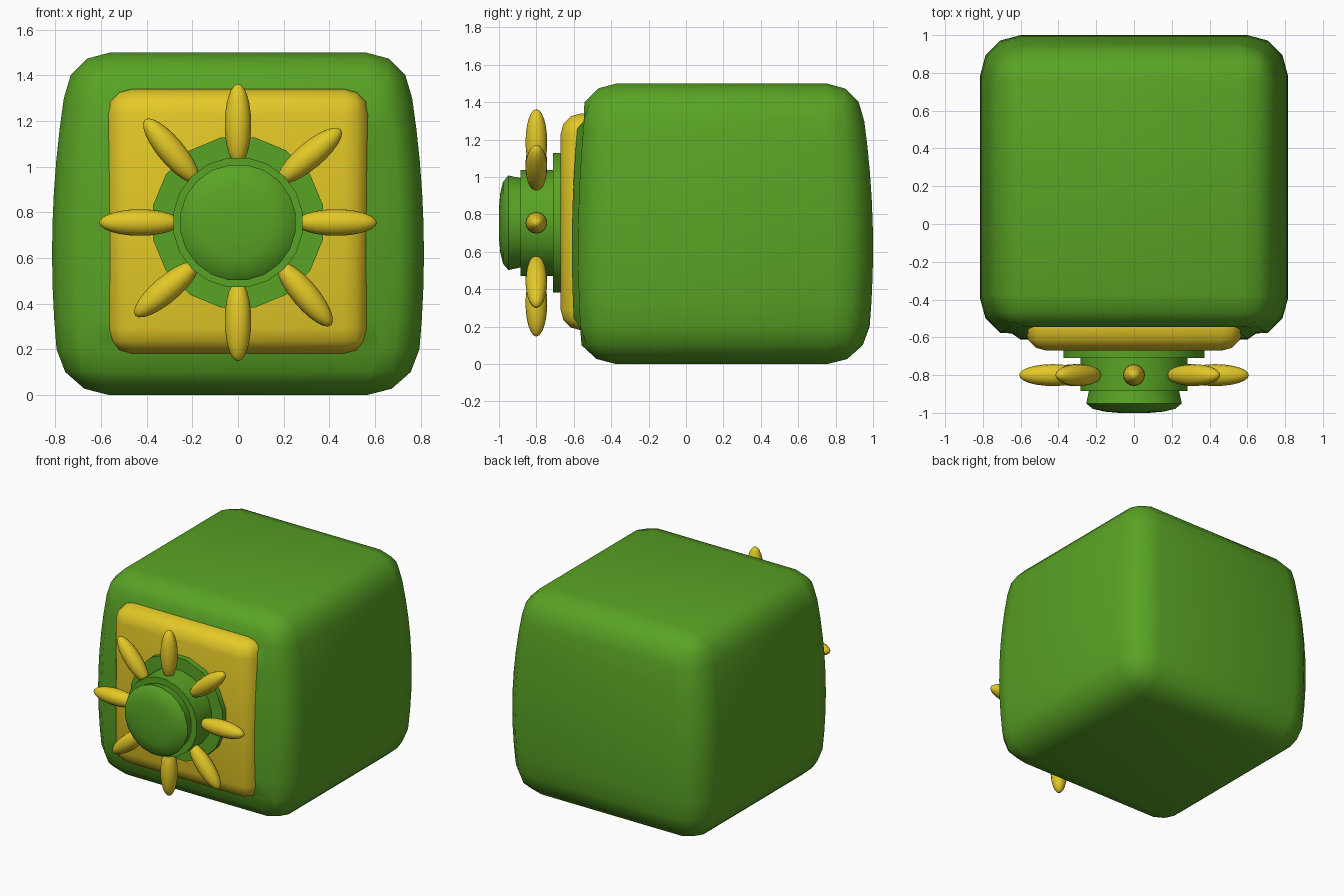
import bpy
import bmesh
import math
from mathutils import Matrix, Vector

old = bpy.data.objects.get("Cube")
if old:
    bpy.data.objects.remove(old)

HUB_Z = 0.755


def make_material(name, colour):
    mat = bpy.data.materials.new(name)
    mat.use_nodes = True
    mat.diffuse_color = colour
    mat.node_tree.nodes["Principled BSDF"].inputs["Base Color"].default_value = colour
    return mat


green = make_material("leaf green", (0.10, 0.37, 0.018, 1))
gold = make_material("golden yellow", (0.77, 0.58, 0.02, 1))


def finish(bm, name, mat, angle=50):
    bmesh.ops.recalc_face_normals(bm, faces=bm.faces[:])
    mesh = bpy.data.meshes.new(name)
    bm.to_mesh(mesh)
    bm.free()
    mesh.materials.append(mat)
    obj = bpy.data.objects.new(name, mesh)
    bpy.context.collection.objects.link(obj)
    bpy.ops.object.select_all(action='DESELECT')
    obj.select_set(True)
    bpy.context.view_layer.objects.active = obj
    bpy.ops.object.shade_smooth_by_angle(angle=math.radians(angle))
    return obj


def rounded_box(low, high, radius, segments=3):
    bm = bmesh.new()
    bmesh.ops.create_cube(bm, size=1)
    low, high = Vector(low), Vector(high)
    size = high - low
    for v in bm.verts:
        v.co = (low + high) / 2 + Vector(a * b for a, b in zip(v.co, size))
    bmesh.ops.bevel(bm, geom=bm.edges[:], offset=radius, segments=segments,
                    profile=0.5, affect='EDGES')
    return bm


def lathe(name, profile, sides, mat):
    """Spin (radius, y) pairs around the hub axis."""
    bm = bmesh.new()
    rings = []
    for r, y in profile:
        rings.append([bm.verts.new((r * math.sin(math.tau * (i + 0.5) / sides), y,
                                    HUB_Z + r * math.cos(math.tau * (i + 0.5) / sides)))
                      for i in range(sides)])
    for a, b in zip(rings, rings[1:]):
        for i in range(sides):
            j = (i + 1) % sides
            bm.faces.new((a[i], a[j], b[j], b[i]))
    bm.faces.new(rings[0])
    bm.faces.new(rings[-1])
    return finish(bm, name, mat)


# Body: rounded box with a shallow groove around the front panel
bm = rounded_box((-0.76, -0.57, 0), (0.76, 0.95, 1.5), 0.2)
bm.faces.ensure_lookup_table()
front = min(bm.faces, key=lambda f: f.calc_center_median().y)
for v in front.verts:
    v.co.x *= 1.08
    v.co.y = -0.545
bmesh.ops.inset_region(bm, faces=[front], thickness=0.06)
for v in front.verts:
    v.co.y = -0.575

# Body: barrel bulge at mid height
for i in range(1, 8):
    bmesh.ops.bisect_plane(bm, geom=bm.verts[:] + bm.edges[:] + bm.faces[:],
                           plane_co=(0, 0, 0.2 + 1.1 * i / 8), plane_no=(0, 0, 1))
for v in bm.verts:
    swell = 1 - ((v.co.z - 0.62) / 0.7) ** 2
    swell = max(swell, 0)
    v.co.x *= 1 + 0.072 * swell
    v.co.y += (0.05 if v.co.y > 0.19 else -0.035) * swell * abs(v.co.y - 0.19) / 0.76
finish(bm, "body", green)

# Front panel
finish(rounded_box((-0.575, -0.67, 0.18), (0.575, -0.42, 1.34), 0.11), "front_panel", gold)

# Stepped hub and domed knob
lathe("hub_base", [(0.38, -0.6), (0.38, -0.71)], 16, green)
lathe("hub_collar", [(0.287, -0.66), (0.287, -0.885)], 20, green)
lathe("hub_knob", [(0.24, -0.85), (0.242, -0.885), (0.256, -0.95), (0.222, -0.978),
                   (0.16, -0.993), (0.08, -1.0)], 20, green)

# Eight spokes; the diagonal ones are slightly skewed
for k in range(8):
    diagonal = k % 2
    place = math.radians(45 * k - 2 * diagonal)
    lean = math.radians(45 * k - 5 * diagonal)
    bm = bmesh.new()
    bmesh.ops.create_uvsphere(bm, u_segments=16, v_segments=12, radius=1)
    centre = Vector((0.43 * math.cos(place), -0.8, HUB_Z + 0.43 * math.sin(place)))
    turn = Matrix.Rotation(math.pi / 2 - lean, 4, 'Y')
    bm.transform(Matrix.Translation(centre) @ turn @ Matrix.Diagonal((0.058, 0.058, 0.178, 1)))
    finish(bm, f"spoke_{k + 1}", gold)
